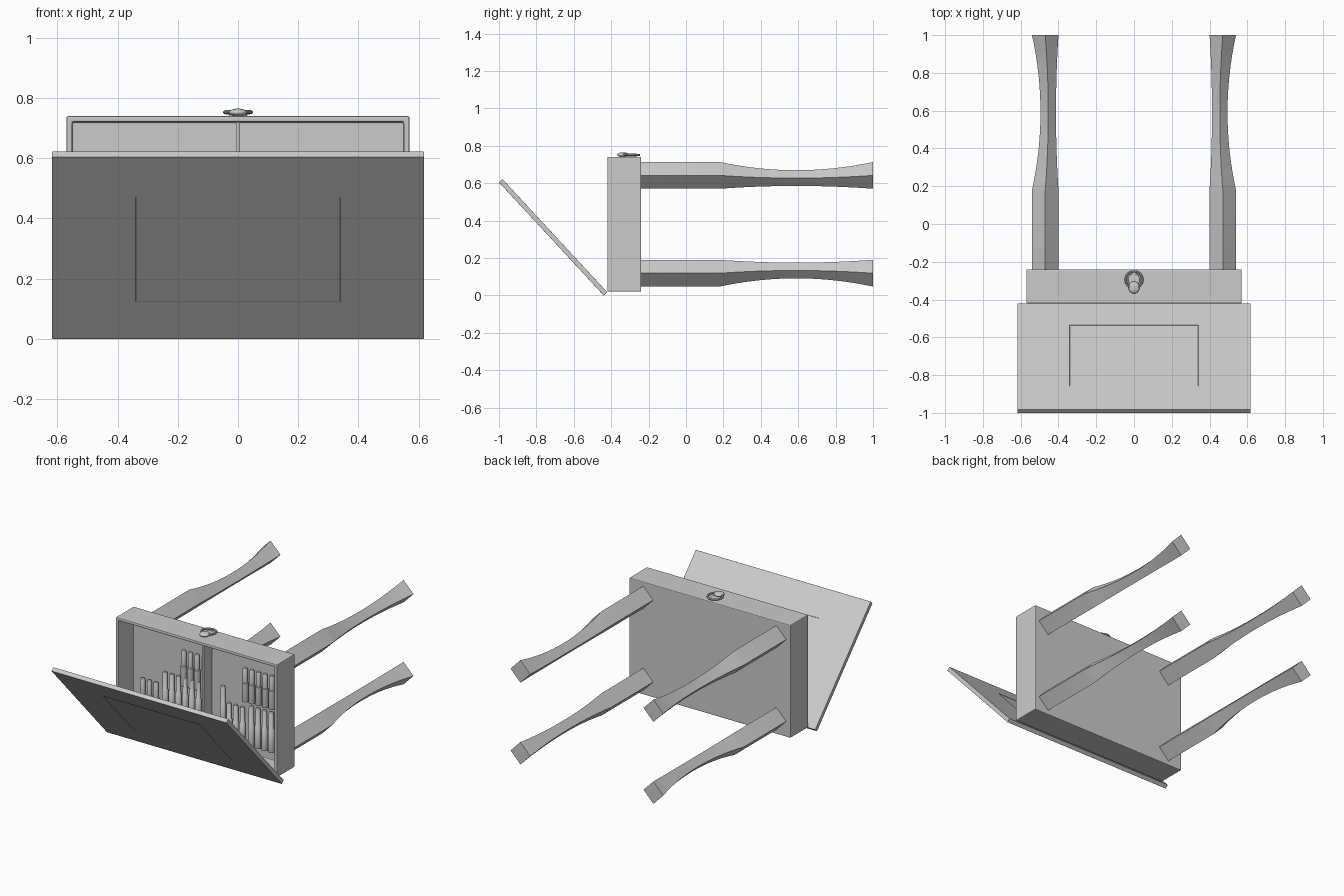
import bpy, bmesh, math
from mathutils import Vector

if "Cube" in bpy.data.objects:
    bpy.data.objects.remove(bpy.data.objects["Cube"])


def finish(name, bm, bevel=0, smooth=False):
    bmesh.ops.recalc_face_normals(bm, faces=bm.faces)
    me = bpy.data.meshes.new(name)
    bm.to_mesh(me)
    bm.free()
    ob = bpy.data.objects.new(name, me)
    bpy.context.collection.objects.link(ob)
    if smooth:
        me.shade_smooth()
        me.set_sharp_from_angle(angle=math.radians(40))
    if bevel:
        add_bevel(ob, bevel)
    return ob


def add_bevel(ob, width):
    mod = ob.modifiers.new("edge_bevel", 'BEVEL')
    mod.width, mod.segments, mod.limit_method = width, 2, 'ANGLE'


def cube_bm(size, centre=(0, 0, 0)):
    bm = bmesh.new()
    bmesh.ops.create_cube(bm, size=1)
    bmesh.ops.scale(bm, vec=size, verts=bm.verts)
    bmesh.ops.translate(bm, vec=centre, verts=bm.verts)
    return bm


def lathe(name, profile, location, steps=16):
    bm = bmesh.new()
    vs = [bm.verts.new((r, 0, z)) for r, z in profile]
    es = [bm.edges.new(p) for p in zip(vs, vs[1:])]
    bmesh.ops.spin(bm, geom=vs + es, cent=(0, 0, 0), axis=(0, 0, 1),
                   angle=2 * math.pi, steps=steps, use_duplicate=False)
    bmesh.ops.remove_doubles(bm, verts=bm.verts, dist=1e-5)
    ob = finish(name, bm, smooth=True)
    ob.location = location
    return ob


# Case: one block with its front face hollowed out
bm = cube_bm((1.14, 0.18, 0.72), (0, -0.33, 0.38))
bm.normal_update()
front = min(bm.faces, key=lambda f: f.calc_center_median().y)
bmesh.ops.inset_individual(bm, faces=[front], thickness=0.027)
ext = bmesh.ops.extrude_face_region(bm, geom=[front])
bmesh.ops.translate(bm, vec=(0, 0.15, 0),
                    verts=[v for v in ext["geom"] if isinstance(v, bmesh.types.BMVert)])
if front.is_valid:
    bmesh.ops.delete(bm, geom=[front], context='FACES_ONLY')
finish("case", bm, 0.005)

# Upright divider inside the case
finish("divider", cube_bm((0.014, 0.09, 0.68), (0, -0.31, 0.38)), 0.003)

# Folding lid with a shallow panel recess on both faces
hinge, tip = Vector((0, -0.435, 0.013)), Vector((0, -0.987, 0.609))
along = tip - hinge
tilt = math.atan2(along.z, along.y)
lid = finish("lid", cube_bm((1.236, along.length + 0.012, 0.026)))
lid.location = (hinge + tip) / 2
lid.rotation_euler.x = tilt
for side in (-1, 1):
    cut = finish("panel_cutter", cube_bm((0.68, 0.475, 0.01), (0, 0, side * 0.0155)))
    cut.location = hinge + along * 0.49
    cut.rotation_euler.x = tilt
    cut.hide_render = True
    cut.hide_set(True)
    mod = lid.modifiers.new("panel", 'BOOLEAN')
    mod.object, mod.solver = cut, 'EXACT'
add_bevel(lid, 0.005)

# Diamond-section legs: straight, then waisted, mostly on the outer edges
for sx in (-1, 1):
    for sz in (-1, 1):
        bm = bmesh.new()
        rings = []
        for y in [-0.25] + [0.18 + 0.82 * i / 16 for i in range(17)]:
            w = max(0, 1 - ((y - 0.59) / 0.41) ** 2)
            x_out, x_in = 0.54 - 0.045 * w, 0.40 + 0.013 * w
            z_out, z_in = 0.333 - 0.044 * w, 0.19 + 0.015 * w
            xm, zm = (x_out + x_in) / 2, (z_out + z_in) / 2
            pts = [(x_out, zm), (xm, z_out), (x_in, zm), (xm, z_in)]
            rings.append([bm.verts.new((sx * x, y, 0.38 + sz * z)) for x, z in pts])
        for a, b in zip(rings, rings[1:]):
            for i in range(4):
                j = (i + 1) % 4
                bm.faces.new((a[i], a[j], b[j], b[i]))
        bm.faces.new(rings[0])
        bm.faces.new(rings[-1])
        finish(f"{'upper' if sz > 0 else 'lower'}_leg_{'right' if sx > 0 else 'left'}",
               bm, smooth=True)

# Rows of capped sticks stored in the case: first x, count, base z, top z
rows = [(-0.18, 4, 0.36, 0.585), (-0.47, 3, 0.10, 0.33), (-0.312, 6, 0.16, 0.412),
        (-0.025, 1, 0.12, 0.35), (0.254, 5, 0.375, 0.59), (0.097, 1, 0.18, 0.432),
        (0.14, 3, 0.10, 0.335), (0.297, 4, 0.10, 0.356)]
for x0, count, z0, z1 in rows:
    h = z1 - z0
    profile = [(0, 0), (0.018, 0), (0.019, 0.004), (0.019, h * 0.55), (0.015, h * 0.57),
               (0.015, h - 0.01), (0.011, h - 0.003), (0, h)]
    for i in range(count):
        lathe("stick", profile, (x0 + i * 0.047, -0.29, z0))

# Ring pull on the top edge: base plate, ring and knob
lathe("pull_plate", [(0, 0), (0.032, 0), (0.03, 0.006), (0, 0.009)], (0, -0.295, 0.739), 24)
bpy.ops.mesh.primitive_torus_add(major_radius=0.044, minor_radius=0.006, major_segments=32,
                                 minor_segments=10, location=(0, -0.295, 0.753),
                                 rotation=(math.radians(-3), 0, 0))
bpy.context.object.name = "pull_ring"
bpy.ops.object.shade_smooth_by_angle()
bpy.ops.mesh.primitive_uv_sphere_add(segments=20, ring_count=12, radius=1,
                                     location=(0, -0.336, 0.752))
knob = bpy.context.object
knob.name = "pull_knob"
knob.scale = (0.03, 0.032, 0.013)
bpy.ops.object.shade_smooth_by_angle()
